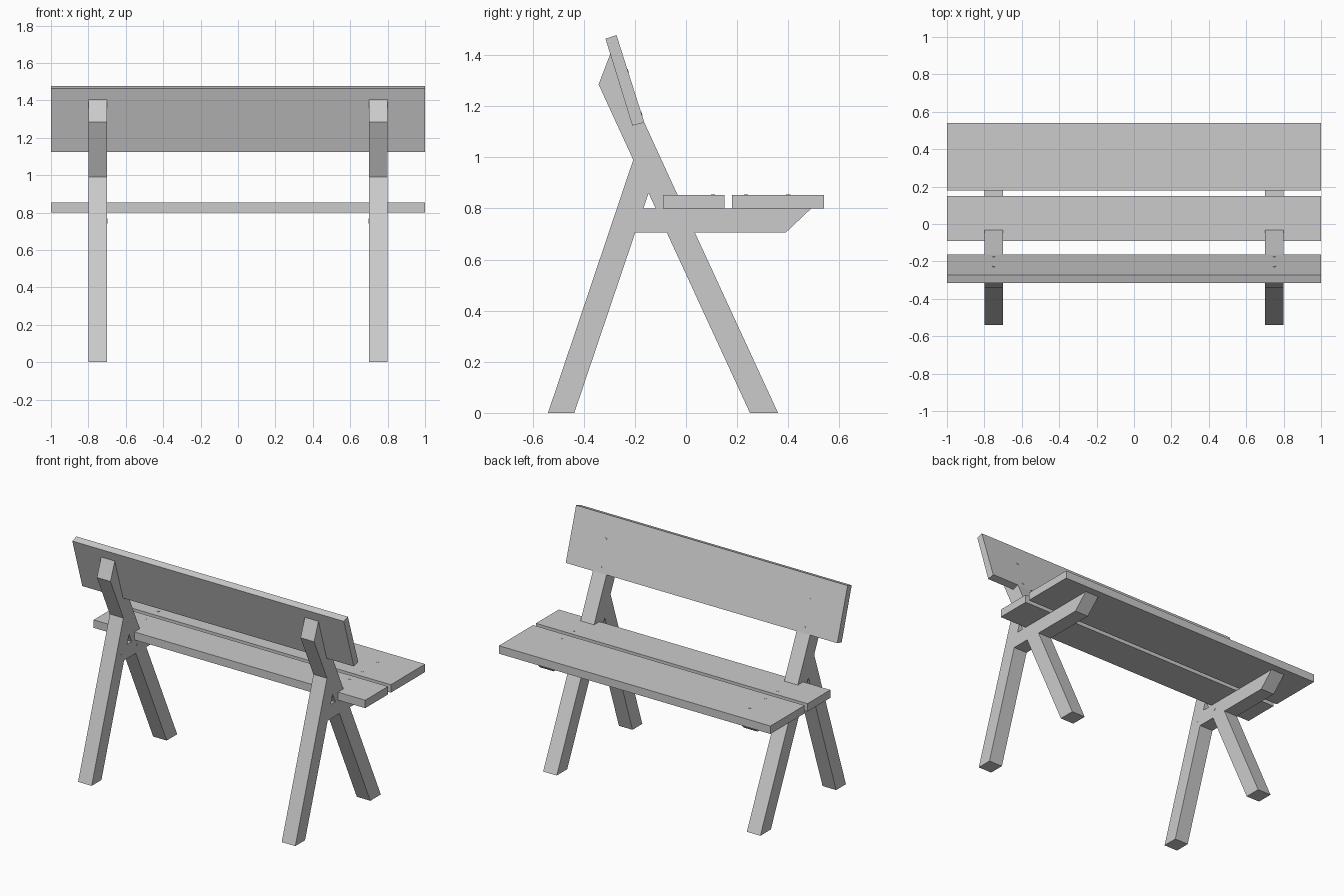
import bpy
import bmesh
from math import pi
from mathutils import Matrix, Vector

cube = bpy.data.objects.get("Cube")
if cube:
    bpy.data.objects.remove(cube, do_unlink=True)

grey = bpy.data.materials.new("plain grey")
grey.use_nodes = True
grey.diffuse_color = (0.6, 0.6, 0.6, 1)
grey.node_tree.nodes["Principled BSDF"].inputs["Base Color"].default_value = (0.6, 0.6, 0.6, 1)


def finish(name, bm):
    bmesh.ops.recalc_face_normals(bm, faces=bm.faces[:])
    mesh = bpy.data.meshes.new(name)
    bm.to_mesh(mesh)
    bm.free()
    mesh.materials.append(grey)
    obj = bpy.data.objects.new(name, mesh)
    bpy.context.collection.objects.link(obj)
    return obj


def extrude_profile(name, points, outlines, x0, x1):
    """Extrude connected (y, z) outlines along x as one solid."""
    bm = bmesh.new()
    verts = {k: bm.verts.new((x0, *p)) for k, p in points.items()}
    faces = [bm.faces.new([verts[k] for k in o]) for o in outlines]
    bmesh.ops.recalc_face_normals(bm, faces=faces)
    # keep the starting caps and drop the walls between joined timbers
    top = bmesh.ops.extrude_face_region(bm, geom=faces, use_keep_orig=True)
    moved = [g for g in top["geom"] if isinstance(g, bmesh.types.BMVert)]
    bmesh.ops.translate(bm, vec=(x1 - x0, 0, 0), verts=moved)
    return finish(name, bm)


def board(name, corners):
    pts = dict(enumerate(corners))
    return extrude_profile(name, pts, [list(pts)], -1, 1)


def screw(name, place, normal, radius=0.008):
    bm = bmesh.new()
    turn = Vector((0, 0, 1)).rotation_difference(Vector(normal)).to_matrix().to_4x4()
    bmesh.ops.create_cone(bm, cap_ends=True, segments=12, radius1=radius,
                          radius2=radius, depth=0.003,
                          matrix=Matrix.Translation(place) @ turn)
    return finish(name, bm)


# Side frame: splayed leg, long post and seat bearer sharing their joints
def leg_inner(z):
    return (-0.437 + 0.338 * z, z)


def post_back(z):
    return (0.25 - 0.461 * z, z)


def post_seat(z):
    return (0.36 - 0.461 * z, z)


LOW, HIGH = 0.705, 0.80
frame = {
    "foot_a": (-0.54, 0), "foot_b": leg_inner(0),
    "leg_low": leg_inner(LOW), "leg_high": leg_inner(HIGH),
    "apex": leg_inner(0.86), "crook": post_back(0.99),
    "foot_c": post_back(0), "foot_d": post_seat(0),
    "seat_low": post_seat(LOW), "seat_high": post_seat(HIGH),
    "notch": (-0.163, 1.136), "heel": (-0.21, 1.124),
    "tip": (-0.296, 1.405), "post_end": (-0.342, 1.285),
    "back_high": post_back(HIGH), "back_low": post_back(LOW),
    "nose_low": (0.39, LOW), "nose_high": (0.49, HIGH),
}
outlines = [
    ["foot_a", "foot_b", "leg_low", "leg_high", "apex", "crook"],
    ["foot_c", "foot_d", "seat_low", "seat_high", "notch", "heel", "tip",
     "post_end", "crook", "apex", "back_high", "back_low"],
    ["leg_low", "back_low", "back_high", "leg_high"],
    ["seat_low", "nose_low", "nose_high", "seat_high"],
]
for side, sx in (("left", 1), ("right", -1)):
    extrude_profile(side + "_side_frame", frame, outlines, sx * 0.70, sx * 0.80)

# Seat planks and sloping backrest
for name, y0, y1 in (("rear_seat_plank", -0.09, 0.15), ("front_seat_plank", 0.18, 0.54)):
    board(name, [(y0, HIGH), (y1, HIGH), (y1, 0.853), (y0, 0.853)])
board("backrest_board", [(-0.21, 1.124), (-0.163, 1.136), (-0.272, 1.478), (-0.315, 1.464)])

# Screw heads
for side, sx in (("left", 1), ("right", -1)):
    for i, y in enumerate((0.105, 0.235, 0.40)):
        screw(f"{side}_seat_screw_{i + 1}", (sx * 0.75, y, 0.853), (0, 0, 1))
    for i, (y, z) in enumerate(((-0.174, 1.171), (-0.227, 1.337))):
        screw(f"{side}_back_screw_{i + 1}", (sx * 0.75, y, z), (0, 0.342, 0.109))
    for i, (y, z) in enumerate(((-0.23, 0.75), (-0.06, 0.76))):
        screw(f"{side}_frame_bolt_{i + 1}", (sx * 0.70, y, z), (-sx, 0, 0))
